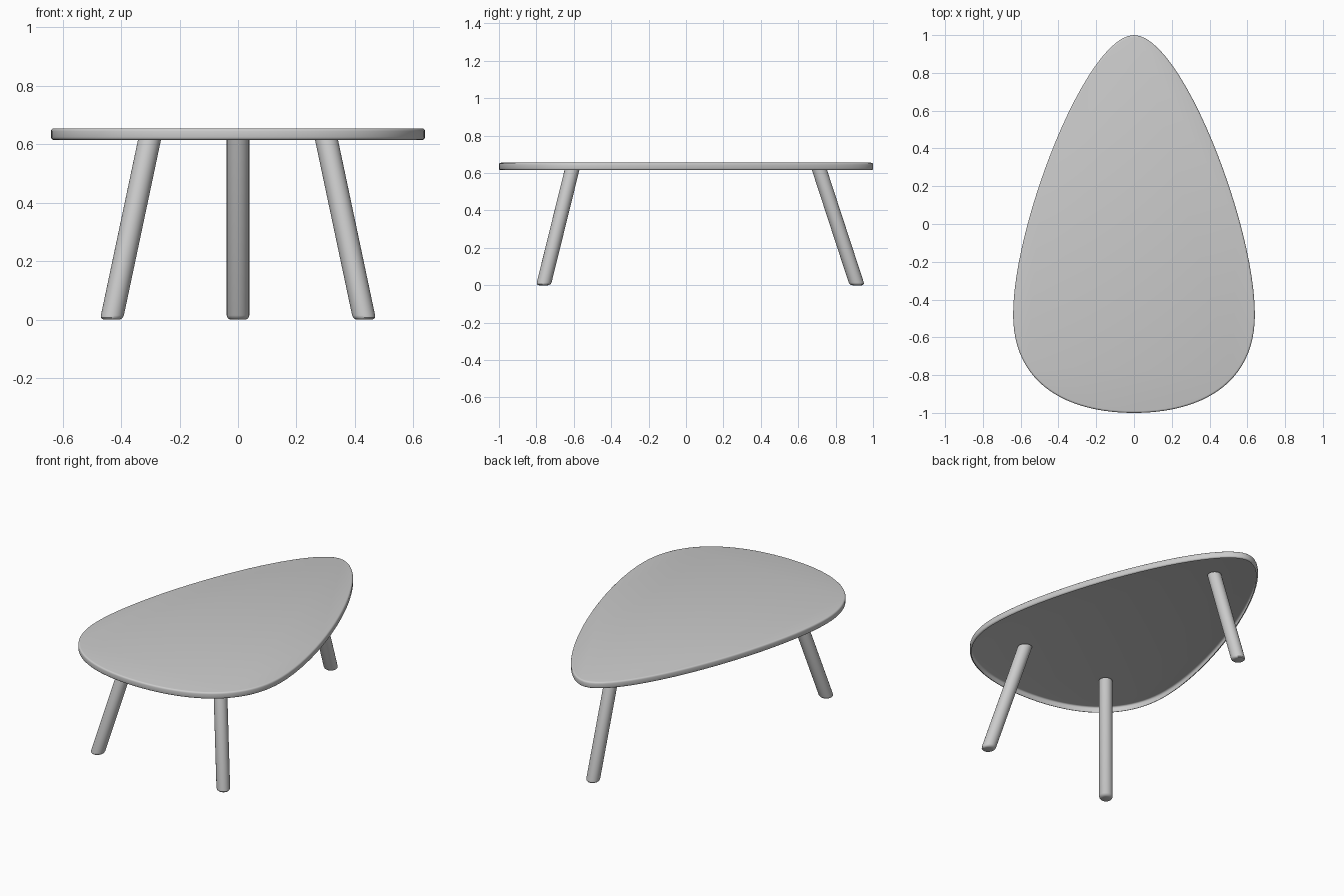
import bpy, bmesh, math
from mathutils import Vector
from mathutils.geometry import interpolate_bezier

if "Cube" in bpy.data.objects:
    bpy.data.objects.remove(bpy.data.objects["Cube"])


def make_object(bm, name):
    me = bpy.data.meshes.new(name)
    bm.to_mesh(me)
    bm.free()
    ob = bpy.data.objects.new(name, me)
    bpy.context.collection.objects.link(ob)
    bpy.context.view_layer.objects.active = ob
    ob.select_set(True)
    bpy.ops.object.shade_smooth_by_angle(angle=math.radians(35))
    ob.select_set(False)


def round_edges(bm, edges, offset):
    bmesh.ops.bevel(bm, geom=edges, offset=offset, segments=3, profile=0.5, affect='EDGES')


# Egg-shaped top: half outline from two curve segments, mirrored in x
segments = [((0, 1), (0.25, 1), (0.64, 0), (0.64, -0.48)),
            ((0.64, -0.48), (0.64, -0.85), (0.35, -1), (0, -1))]
half = []
for seg in segments:
    half += interpolate_bezier(*[Vector((x, y, 0.615)) for x, y in seg], 25)[:-1]
half.append(Vector((0, -1, 0.615)))
outline = half + [Vector((-p.x, p.y, p.z)) for p in reversed(half[1:-1])]

bm = bmesh.new()
face = bm.faces.new([bm.verts.new(p) for p in outline])
ext = bmesh.ops.extrude_face_region(bm, geom=[face], use_keep_orig=True)
bmesh.ops.translate(bm, vec=(0, 0, 0.04),
                    verts=[v for v in ext["geom"] if isinstance(v, bmesh.types.BMVert)])
bmesh.ops.recalc_face_normals(bm, faces=bm.faces)
round_edges(bm, [e for e in bm.edges if e.calc_face_angle(0) > math.radians(60)], 0.01)
# The top is a thin shell with a rounded rim, open underneath
bm.normal_update()
under = [f for f in bm.faces if f.normal.z < -0.99]
bmesh.ops.delete(bm, geom=under, context='FACES_ONLY')
make_object(bm, "tabletop")


# Splayed round legs, feet level with the floor
def leg(name, foot, top, radius=0.0385, height=0.645):
    bm = bmesh.new()
    bmesh.ops.create_cone(bm, cap_ends=True, segments=32, radius1=radius,
                          radius2=radius, depth=height)
    bmesh.ops.translate(bm, vec=(0, 0, height / 2), verts=bm.verts)
    round_edges(bm, [e for e in bm.edges if max(v.co.z for v in e.verts) < 0.01], 0.015)
    foot, top = Vector((*foot, 0)), Vector((*top, 0))
    lean = (top - foot) / 0.615
    stretch = math.sqrt(1 + lean.length_squared) - 1
    d = lean.normalized()
    for v in bm.verts:
        v.co += d * v.co.dot(d) * stretch + foot + lean * v.co.z
    make_object(bm, name)


for side, s in (("left", -1), ("right", 1)):
    leg("front_leg_" + side, (s * 0.433, -0.762), (s * 0.303, -0.61))
leg("back_leg", (0, 0.915), (0, 0.714))
